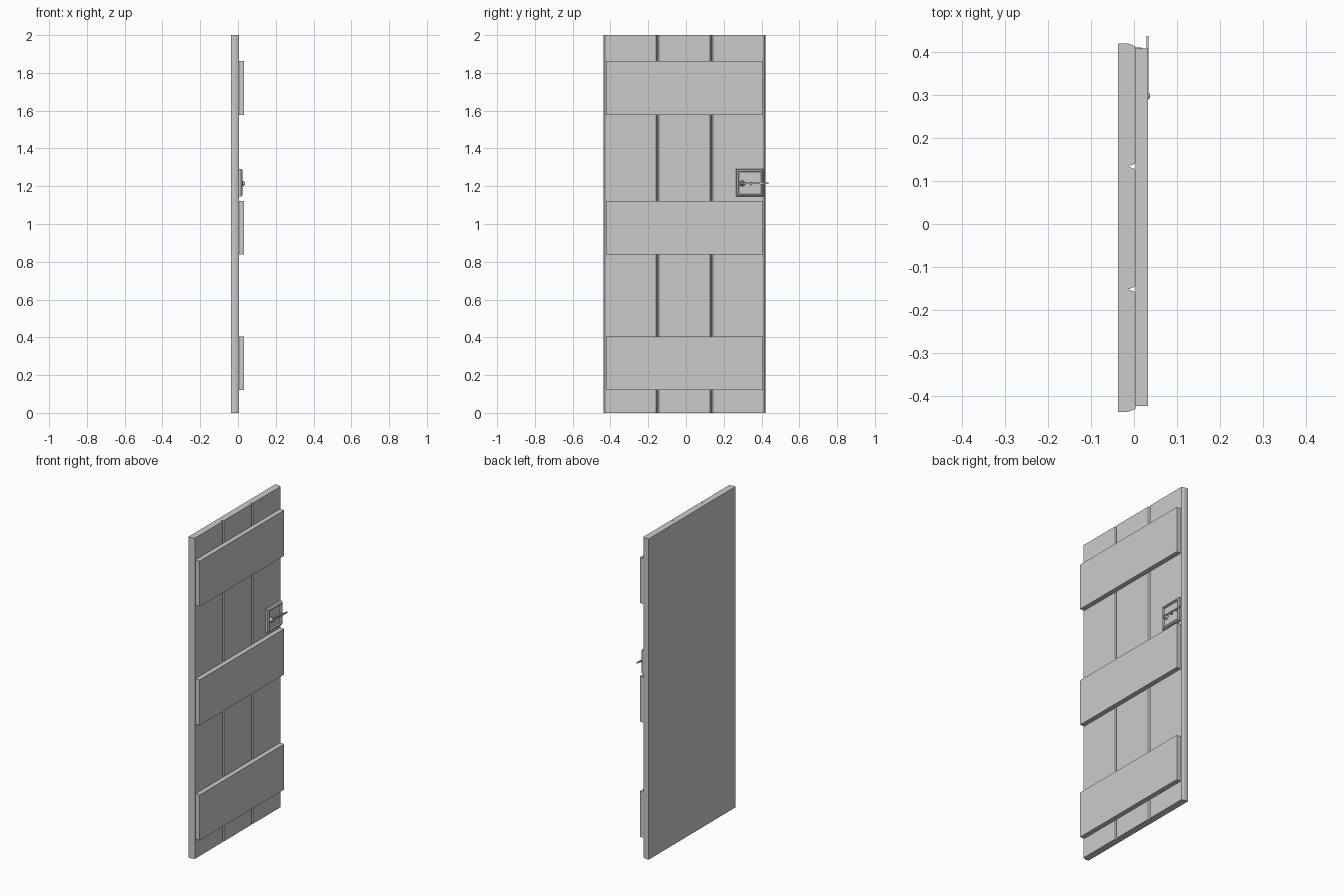
import bpy, bmesh, math
from mathutils import Matrix

if "Cube" in bpy.data.objects:
    bpy.data.objects.remove(bpy.data.objects["Cube"])


def make(name, bm):
    bmesh.ops.recalc_face_normals(bm, faces=bm.faces)
    me = bpy.data.meshes.new(name)
    bm.to_mesh(me)
    bm.free()
    ob = bpy.data.objects.new(name, me)
    bpy.context.collection.objects.link(ob)
    return ob


def box(name, x, y, z):
    bm = bmesh.new()
    bmesh.ops.create_cube(bm, size=1)
    for v in bm.verts:
        v.co = [(a + b) / 2 + c * (b - a) for c, (a, b) in zip(v.co, (x, y, z))]
    return make(name, bm)


def extrude_z(name, pts, z0, z1):
    bm = bmesh.new()
    f = bm.faces.new([bm.verts.new((x, y, z0)) for x, y in pts])
    r = bmesh.ops.extrude_face_region(bm, geom=[f])
    for v in r['geom']:
        if isinstance(v, bmesh.types.BMVert):
            v.co.z = z1
    return make(name, bm)


def cylinder_x(name, x0, x1, y, z, r0, r1, n=12):
    bm = bmesh.new()
    m = Matrix.Translation(((x0 + x1) / 2, y, z)) @ Matrix.Rotation(math.pi / 2, 4, 'Y')
    bmesh.ops.create_cone(bm, cap_ends=True, segments=n, radius1=r0, radius2=r1,
                          depth=x1 - x0, matrix=m)
    return make(name, bm)


# Planks: shared bevelled edges leave V grooves between them
BACK, FRONT = -0.037, 0.004
seams = [-0.437, -0.152, 0.134, 0.42]
for i, (a, b) in enumerate(zip(seams, seams[1:])):
    c = 0.007
    extrude_z(f"plank_{i + 1}", [(BACK, a), (BACK, b), (-0.014, b), (FRONT - 0.002, b - c + 0.001),
              (FRONT, b - c - 0.001), (FRONT, a + c + 0.001),
              (FRONT - 0.002, a + c - 0.001), (-0.014, a)], 0, 2)

# Cross battens
for i, z in enumerate((0.12, 0.838, 1.578)):
    box(f"batten_{i + 1}", (FRONT - 0.001, 0.033), (-0.424, 0.408), (z, z + 0.284))

# Lock case: concentric square rings form a bevelled rim and a recessed face
cy, cz = 0.338, 1.218
rings = [(0.003, 0.073), (0.017, 0.073), (0.023, 0.067), (0.023, 0.061), (0.014, 0.058)]
bm = bmesh.new()
loops = []
for x, h in rings:
    loops.append([bm.verts.new((x, cy + sy * h, cz + sz * h))
                  for sy, sz in ((-1, -1), (1, -1), (1, 1), (-1, 1))])
for p, q in zip(loops, loops[1:]):
    for k in range(4):
        bm.faces.new((p[k], p[(k + 1) % 4], q[(k + 1) % 4], q[k]))
bm.faces.new(loops[0])
bm.faces.new(loops[-1])
make("lock_case", bm)

# Pivot boss and cap for the latch
cylinder_x("pivot_boss", 0.013, 0.031, 0.298, cz - 0.003, 0.016, 0.012)
cylinder_x("pivot_cap", 0.030, 0.037, 0.298, cz - 0.003, 0.010, 0.005)

# Latch bar, stem and guide
box("latch_bar", (0.029, 0.034), (0.298, 0.437), (cz - 0.007, cz + 0.001))
box("latch_guide", (0.013, 0.030), (0.392, 0.406), (cz - 0.010, cz + 0.004))
cylinder_x("latch_stud", 0.013, 0.034, 0.345, cz - 0.003, 0.007, 0.005, 8)
